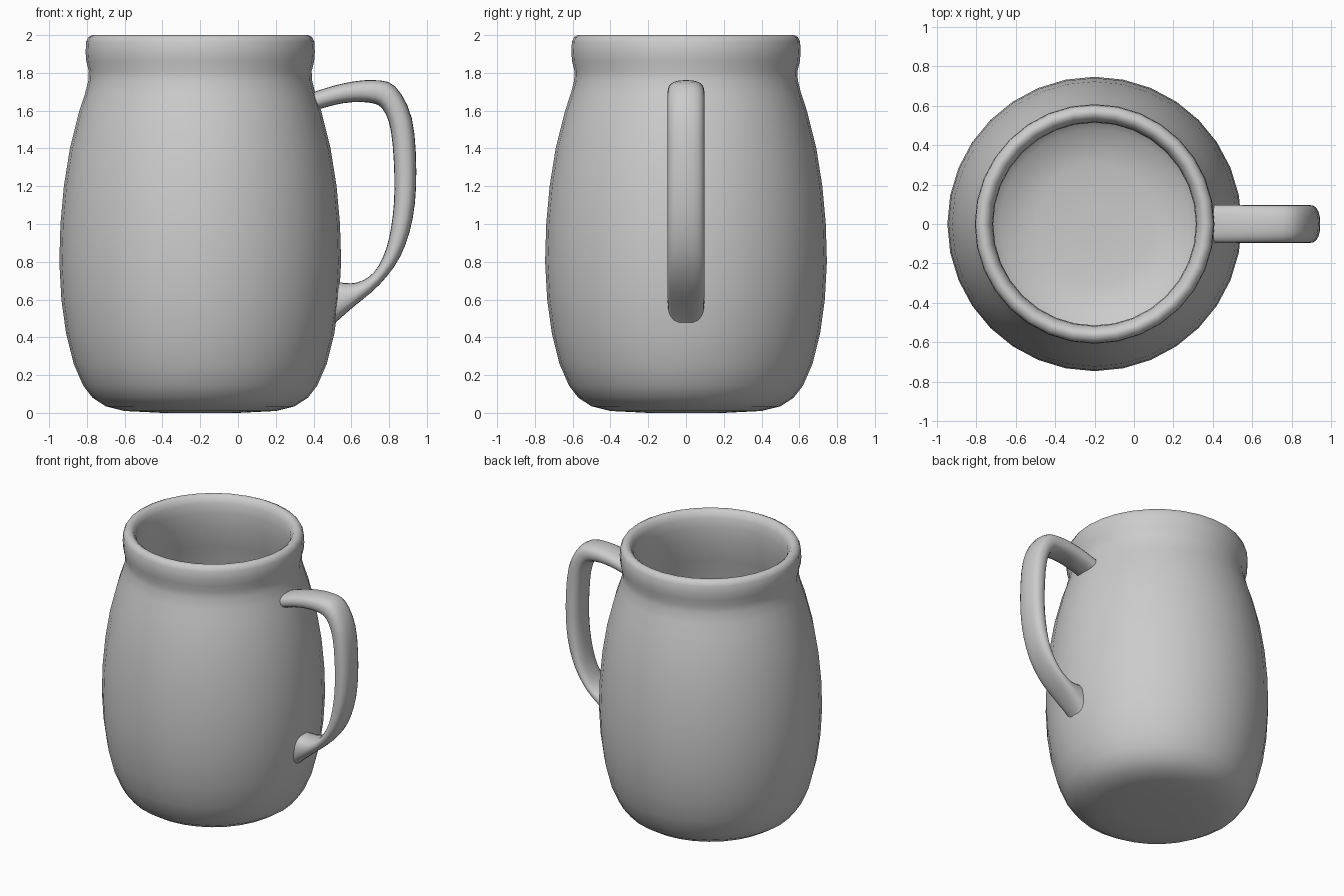
import bpy, bmesh, math
from mathutils import Vector

if "Cube" in bpy.data.objects:
    bpy.data.objects.remove(bpy.data.objects["Cube"])

AXIS_X = -0.2


def smooth_path(pts, steps):
    """Catmull-Rom curve through the points."""
    v = [Vector(p) for p in pts]
    v = [2 * v[0] - v[1]] + v + [2 * v[-1] - v[-2]]
    out = []
    for i in range(1, len(v) - 2):
        a, b, c, d = v[i - 1:i + 3]
        for s in range(steps):
            t = s / steps
            out.append(0.5 * (2 * b + (c - a) * t + (2 * a - 5 * b + 4 * c - d) * t ** 2
                              + (3 * b - a - 3 * c + d) * t ** 3))
    return out + [v[-2]]


def skin_rings(name, rings, angle):
    """Join closed rings of points with quads and cap both ends."""
    bm = bmesh.new()
    loops = [[bm.verts.new(p) for p in ring] for ring in rings]
    n = len(loops[0])
    for a, b in zip(loops, loops[1:]):
        for i in range(n):
            j = (i + 1) % n
            bm.faces.new((a[i], a[j], b[j], b[i]))
    bm.faces.new(loops[0][::-1])
    bm.faces.new(loops[-1])
    bmesh.ops.recalc_face_normals(bm, faces=bm.faces)
    mesh = bpy.data.meshes.new(name)
    bm.to_mesh(mesh)
    bm.free()
    ob = bpy.data.objects.new(name, mesh)
    bpy.context.collection.objects.link(ob)
    bpy.ops.object.select_all(action='DESELECT')
    ob.select_set(True)
    bpy.context.view_layer.objects.active = ob
    bpy.ops.object.shade_smooth_by_angle(angle=math.radians(angle))
    return ob


# Mug body: outer wall, rolled rim, inner wall and floor as (radius, z)
outer = [(0.2, 0), (0.4, 0.01), (0.5, 0.035), (0.57, 0.08), (0.62, 0.145), (0.67, 0.26),
         (0.71, 0.42), (0.735, 0.6), (0.746, 0.8), (0.74, 1.0), (0.722, 1.2), (0.69, 1.4),
         (0.64, 1.6), (0.61, 1.69), (0.592, 1.76), (0.59, 1.81), (0.603, 1.86),
         (0.607, 1.91), (0.604, 1.965), (0.592, 1.99), (0.572, 2.0)]
inner = [(0.555, 2.0), (0.535, 1.985), (0.518, 1.95), (0.514, 1.88), (0.515, 1.78),
         (0.55, 1.62), (0.61, 1.4), (0.655, 1.1), (0.665, 0.8), (0.64, 0.45),
         (0.58, 0.22), (0.48, 0.12), (0.3, 0.085), (0.1, 0.08)]
SIDES = 32
skin_rings("mug_body", [[(AXIS_X + r * math.cos(k * math.tau / SIDES),
                          r * math.sin(k * math.tau / SIDES), z) for k in range(SIDES)]
                        for r, z in outer + inner], 50)

# Handle: rounded band between an outer and an inner edge curve in the xz plane
edge_out = [(0.37, 1.685), (0.42, 1.705), (0.56, 1.745), (0.71, 1.762), (0.83, 1.73),
            (0.92, 1.56), (0.944, 1.28), (0.925, 1.03), (0.86, 0.83), (0.75, 0.68),
            (0.61, 0.56), (0.53, 0.49), (0.49, 0.45)]
edge_in = [(0.37, 1.585), (0.42, 1.605), (0.56, 1.64), (0.69, 1.643), (0.765, 1.61),
           (0.81, 1.49), (0.828, 1.25), (0.82, 1.05), (0.785, 0.87), (0.72, 0.745),
           (0.63, 0.69), (0.54, 0.69), (0.5, 0.69)]
rings = []
for o, i in zip(smooth_path(edge_out, 3), smooth_path(edge_in, 3)):
    mid, half = (o + i) / 2, (o - i) / 2
    ring = []
    for k in range(20):
        c, s = math.cos(k * math.tau / 20), math.sin(k * math.tau / 20)
        y = 0.097 * math.copysign(abs(c) ** 0.8, c)
        p = mid + half * math.copysign(abs(s) ** 0.8, s)
        ring.append((p.x, y, p.y))
    rings.append(ring)
skin_rings("handle", rings, 60)
